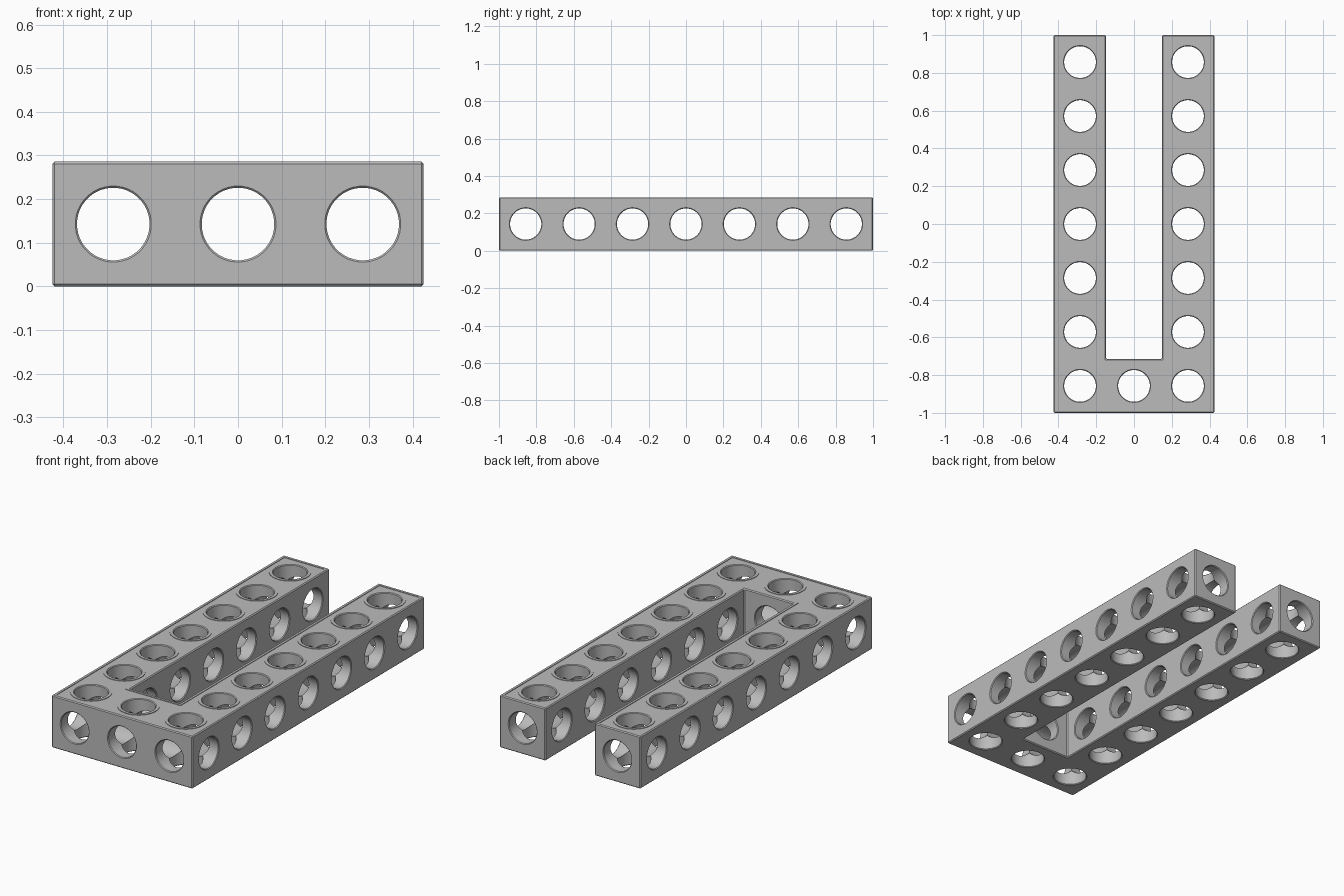
import bpy
import bmesh
import math
from mathutils import Matrix, Vector

PITCH = 2 / 7
HALF_W, GAP, HEIGHT = 0.425, 0.148, 0.2857
BASE_Y = -0.714
MID = HEIGHT / 2
RIM, RECESS = 0.018, 0.003
ROWS = [i * PITCH for i in range(-3, 4)]

old = bpy.data.objects.get("Cube")
if old:
    bpy.data.objects.remove(old, do_unlink=True)

grey = bpy.data.materials.new("plain grey")
grey.use_nodes = True
grey.diffuse_color = (0.5, 0.5, 0.5, 1)
grey.node_tree.nodes["Principled BSDF"].inputs["Base Color"].default_value = grey.diffuse_color


def make_object(name, bm, helper=True):
    bmesh.ops.recalc_face_normals(bm, faces=bm.faces)
    mesh = bpy.data.meshes.new(name)
    bm.to_mesh(mesh)
    bm.free()
    mesh.materials.append(grey)
    obj = bpy.data.objects.new(name, mesh)
    bpy.context.collection.objects.link(obj)
    obj.hide_render = helper
    return obj


def u_prism(inset, z0, z1):
    """Extruded U outline, drawn in from its edges by inset."""
    outer, inner = HALF_W - inset, GAP + inset
    front, back, notch = -1 + inset, 1 - inset, BASE_Y - inset
    half = [(outer, front), (outer, back), (inner, back), (inner, notch)]
    outline = half + [(-x, y) for x, y in reversed(half)]
    bm = bmesh.new()
    face = bm.faces.new([bm.verts.new((x, y, z0)) for x, y in outline])
    ext = bmesh.ops.extrude_face_region(bm, geom=[face])["geom"]
    verts = [g for g in ext if isinstance(g, bmesh.types.BMVert)]
    bmesh.ops.translate(bm, verts=verts, vec=(0, 0, z1 - z0))
    return bm


def drill(bm, centre, axis, length, radius, flare=0.004, sides=40):
    """Round cutter whose ends flare to chamfer the hole's mouths."""
    over = 0.02
    turn = Vector((0, 0, 1)).rotation_difference(Vector(axis)).to_matrix()
    half = length / 2
    profile = [(-half - over, radius + flare + over), (-half + flare, radius),
               (half - flare, radius), (half + over, radius + flare + over)]
    rings = []
    for h, r in profile:
        ring = []
        for i in range(sides):
            a = math.tau * (i + 0.5) / sides
            p = Vector((r * math.cos(a), r * math.sin(a), h))
            ring.append(bm.verts.new(turn @ p + Vector(centre)))
        rings.append(ring)
    for lo, hi in zip(rings, rings[1:]):
        for i in range(sides):
            j = (i + 1) % sides
            bm.faces.new((lo[i], lo[j], hi[j], hi[i]))
    bm.faces.new(rings[0])
    bm.faces.new(rings[-1])


def cut(target, cutter):
    mod = target.modifiers.new(cutter.name, "BOOLEAN")
    mod.operation = "DIFFERENCE"
    mod.solver = "EXACT"
    mod.object = cutter
    bpy.context.view_layer.objects.active = target
    bpy.ops.object.modifier_apply(modifier=mod.name)
    bpy.data.objects.remove(cutter, do_unlink=True)


# U-shaped body with finely chamfered edges
bm = u_prism(0, 0, HEIGHT)
bmesh.ops.bevel(bm, geom=bm.edges[:], offset=0.005, segments=1, affect="EDGES")
frame = make_object("u_frame", bm, helper=False)

# Shallow sunken panel on top, leaving a rim and a collar around every hole
tops = [(s * PITCH, y) for s in (-1, 1) for y in ROWS] + [(0, ROWS[0])]
panel = make_object("panel_cutter", u_prism(RIM, HEIGHT - RECESS, HEIGHT + 0.05))
bm = bmesh.new()
for x, y in tops:
    bmesh.ops.create_cone(bm, cap_ends=True, segments=40, radius1=0.104, radius2=0.104,
                          depth=0.2, matrix=Matrix.Translation((x, y, HEIGHT)))
cut(panel, make_object("collar_cutter", bm))
cut(frame, panel)

# Upright holes
bm = bmesh.new()
for x, y in tops:
    drill(bm, (x, y, MID), (0, 0, 1), HEIGHT, 0.084)
cut(frame, make_object("upright_holes", bm))

# Crosswise holes: one through the whole base, the rest through each arm
bm = bmesh.new()
drill(bm, (0, ROWS[0], MID), (1, 0, 0), 2 * HALF_W, 0.0836)
for y in ROWS[1:]:
    for s in (-1, 1):
        drill(bm, (s * (HALF_W + GAP) / 2, y, MID), (1, 0, 0), HALF_W - GAP, 0.0836)
cut(frame, make_object("crosswise_holes", bm))

# Lengthwise holes: two along the arms, a short one through the base
bm = bmesh.new()
for s in (-1, 1):
    drill(bm, (s * PITCH, 0, MID), (0, 1, 0), 2, 0.0832)
drill(bm, (0, (BASE_Y - 1) / 2, MID), (0, 1, 0), BASE_Y + 1, 0.0832)
cut(frame, make_object("lengthwise_holes", bm))

# Smooth bores, crisp edges
bpy.ops.object.select_all(action="DESELECT")
frame.select_set(True)
bpy.context.view_layer.objects.active = frame
bpy.ops.object.shade_smooth_by_angle(angle=math.radians(30))
